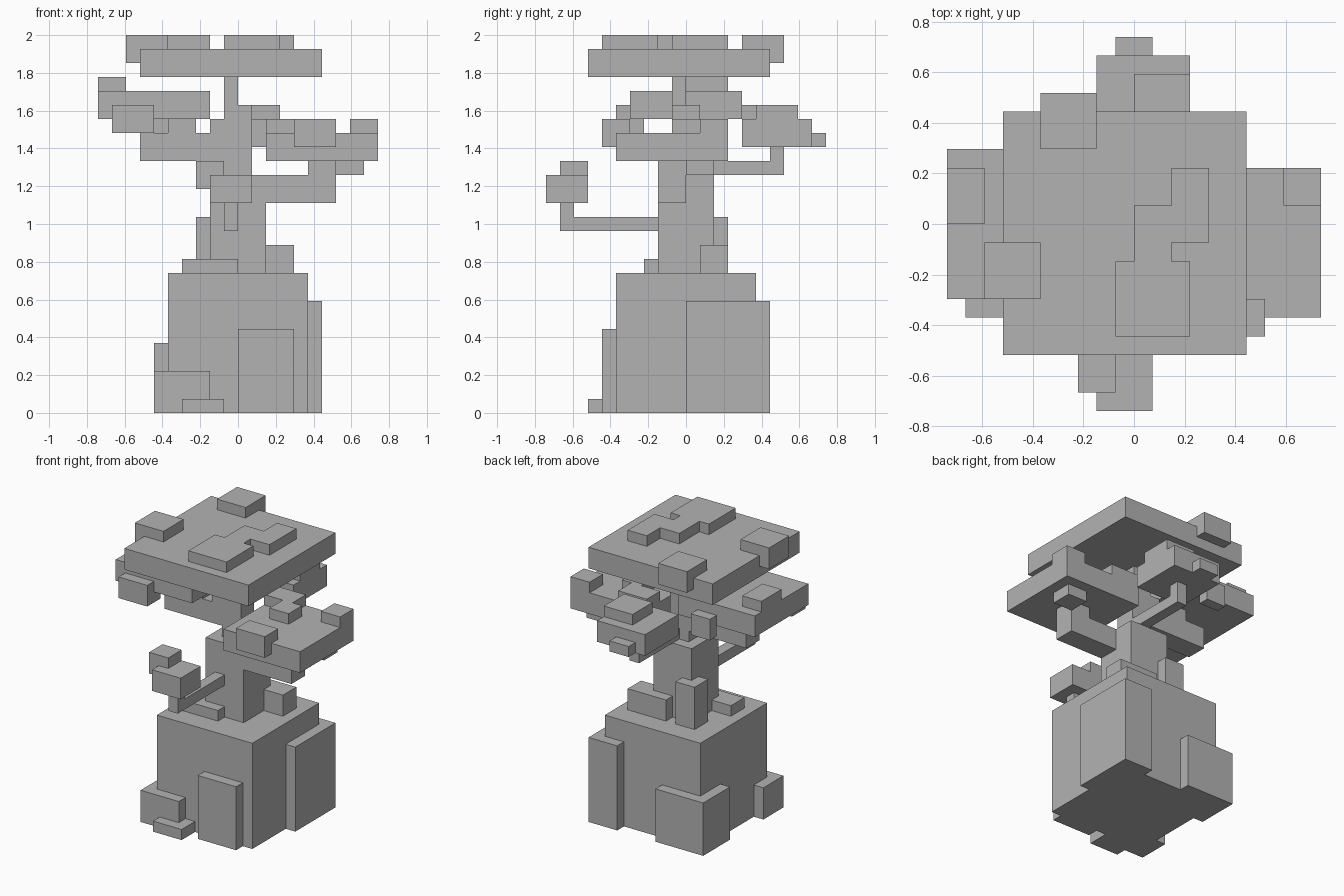
import bpy
import bmesh
from itertools import product
from math import radians
from mathutils import Vector

default = bpy.data.objects.get("Cube")
if default:
    bpy.data.objects.remove(default, do_unlink=True)

UNIT = 2 / 27  # edge of one block; the model stands 27 blocks high

# Single stone grey colour
grey = bpy.data.materials.new("plain_grey")
grey.use_nodes = True
colour = (0.45, 0.45, 0.45, 1)
grey.diffuse_color = colour
grey.node_tree.nodes["Principled BSDF"].inputs["Base Color"].default_value = colour

parts = {}


def part(name, *boxes):
    """Each box is (x range, y range, z range) in block units."""
    taken = set().union(*parts.values())
    cells = set()
    for spans in boxes:
        cells |= set(product(*(range(a, b) for a, b in spans)))
    parts[name] = cells - taken


def build(name, cells, filled):
    """Make a mesh from the exposed block sides, then merge flat areas."""
    bm = bmesh.new()
    verts = {}

    def vert(p):
        key = tuple(p)
        if key not in verts:
            verts[key] = bm.verts.new(Vector(key) * UNIT)
        return verts[key]

    for cell in sorted(cells):
        for axis, side in product(range(3), (0, 1)):
            beside = list(cell)
            beside[axis] += 2 * side - 1
            if tuple(beside) in filled:
                continue
            u, v = (axis + 1) % 3, (axis + 2) % 3
            corners = []
            for du, dv in ((0, 0), (1, 0), (1, 1), (0, 1)):
                p = list(cell)
                p[axis] += side
                p[u] += du
                p[v] += dv
                corners.append(vert(p))
            bm.faces.new(corners if side else corners[::-1])
    bmesh.ops.dissolve_limit(bm, angle_limit=radians(1), verts=bm.verts, edges=bm.edges)
    mesh = bpy.data.meshes.new(name)
    bm.to_mesh(mesh)
    bm.free()
    mesh.materials.append(grey)
    bpy.context.collection.objects.link(bpy.data.objects.new(name, mesh))


# Base block with slabs and loose stones around it
part("base_block", ((-5, 5), (-5, 5), (0, 10)))
part("front_slab", ((0, 4), (-6, -5), (0, 6)))
part("back_left_slab", ((3, 6), (0, 6), (0, 8)))
part("back_right_stone", ((-6, -1), (2, 6), (0, 5)))
part("front_right_stone", ((-6, -2), (-6, -3), (0, 3)))
part("front_step", ((-4, -1), (-7, -5), (0, 1)))

# Trunk, roots and the thin stem above
part("trunk", ((-2, 2), (-2, 2), (10, 17)))
part("front_root", ((-4, 0), (-3, -1), (10, 11)))
part("tall_root", ((-3, -1), (1, 3), (10, 14)))
part("back_root", ((0, 4), (1, 3), (10, 12)))
part("stem", ((-1, 1), (-1, 1), (17, 22)), ((-1, 0), (-1, 0), (22, 24)))

# Branches
part("front_branch", ((-1, 0), (-9, -2), (13, 14)), ((-1, 0), (-9, -8), (14, 15)))
part("left_branch", ((2, 7), (-2, 0), (15, 17)), ((5, 7), (-2, 0), (17, 18)))
part("back_branch", ((0, 1), (1, 7), (17, 18)), ((0, 1), (6, 7), (18, 19)))
part("right_branch", ((-7, -1), (-1, 1), (18, 20)),
     ((-5, -3), (-1, 1), (20, 21)), ((-2, -1), (-1, 1), (20, 21)))

# Foliage at the end of each branch
part("front_foliage", ((-2, 1), (-10, -7), (15, 17)), ((-3, -1), (-9, -7), (16, 18)))
part("left_foliage", ((2, 10), (-5, 3), (18, 20)))
part("left_foliage_tufts", ((4, 7), (-6, -4), (19, 21)), ((8, 10), (1, 3), (20, 21)),
     ((4, 6), (-1, 1), (20, 21)), ((2, 5), (1, 3), (20, 21)), ((7, 9), (0, 2), (17, 18)))
part("back_foliage", ((-2, 3), (4, 9), (19, 21)))
part("back_foliage_tufts", ((0, 3), (5, 8), (21, 22)), ((-1, 1), (9, 10), (19, 20)))
part("right_foliage", ((-10, -2), (-4, 4), (21, 23)))
part("right_foliage_tufts", ((-10, -8), (0, 3), (23, 24)),
     ((-9, -6), (-5, -3), (20, 22)), ((-6, -4), (4, 5), (20, 22)))

# Crown and its raised tufts
part("crown", ((-7, 6), (-7, 6), (24, 26)))
part("crown_tufts", ((-8, -5), (-4, -1), (25, 27)), ((-5, -2), (4, 7), (25, 27)),
     ((-1, 3), (-6, -2), (26, 27)), ((0, 2), (-2, 1), (26, 27)), ((2, 4), (-1, 3), (26, 27)))

filled = set().union(*parts.values())
for name, cells in parts.items():
    build(name, cells, filled)
